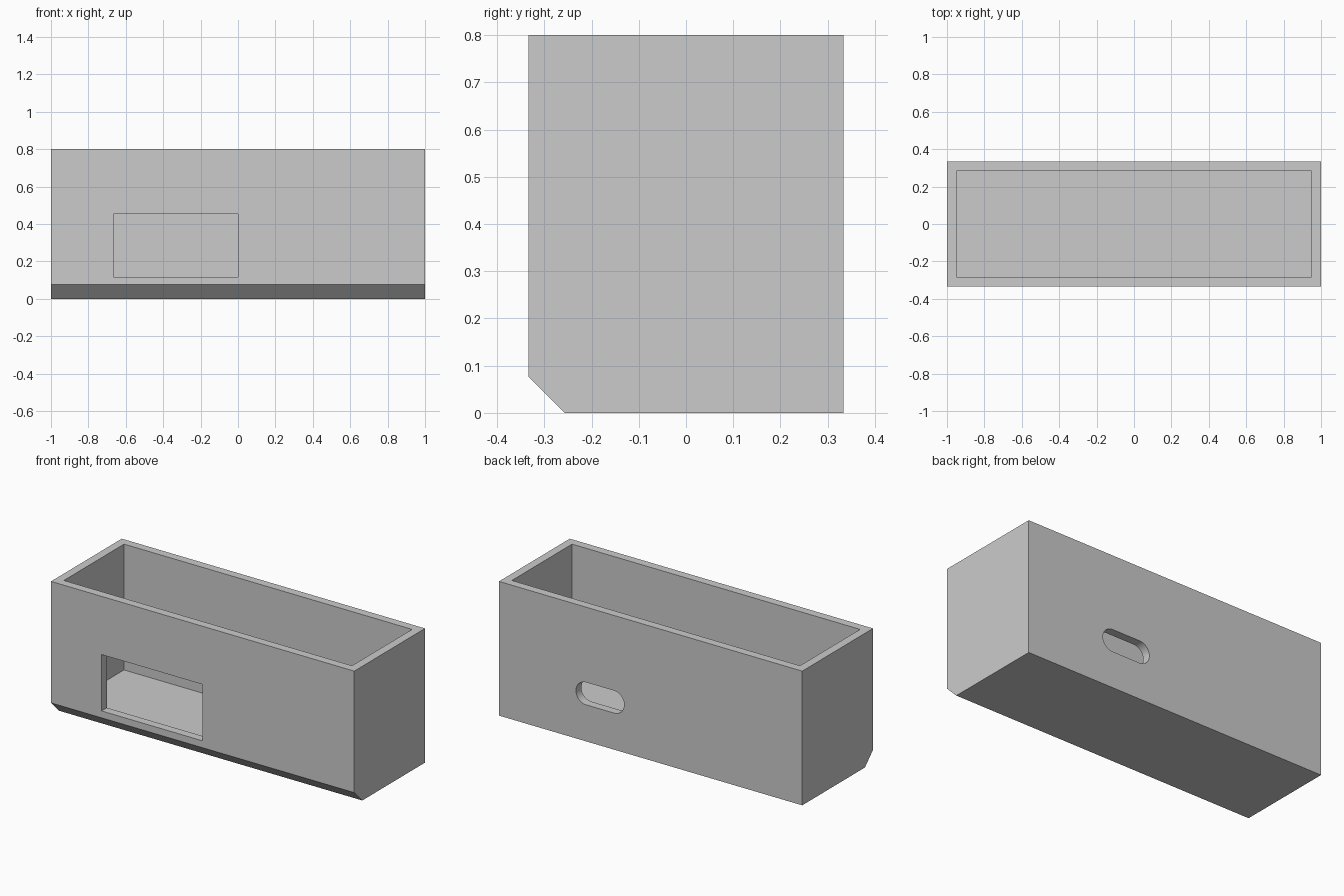
import bpy
import bmesh
import math
from mathutils import Vector

cube = bpy.data.objects.get("Cube")
if cube:
    bpy.data.objects.remove(cube, do_unlink=True)

W, D, H = 2.0, 2 / 3, 0.8      # outer size
WALL = 0.05                    # wall and floor thickness
CHAMFER = 0.076                # lower front edge
OPENING_Z = 0.285              # centre height of both openings

grey = bpy.data.materials.new("plain grey")
grey.use_nodes = True
colour = (0.6, 0.6, 0.6, 1)
grey.diffuse_color = colour
grey.node_tree.nodes["Principled BSDF"].inputs["Base Color"].default_value = colour


def prism(name, outline, sweep):
    """Extrude a closed outline along a vector into a solid."""
    bm = bmesh.new()
    face = bm.faces.new([bm.verts.new(p) for p in outline])
    grown = bmesh.ops.extrude_face_region(bm, geom=[face])["geom"]
    verts = [g for g in grown if isinstance(g, bmesh.types.BMVert)]
    bmesh.ops.translate(bm, verts=verts, vec=Vector(sweep))
    bmesh.ops.recalc_face_normals(bm, faces=bm.faces)
    mesh = bpy.data.meshes.new(name)
    bm.to_mesh(mesh)
    bm.free()
    mesh.materials.append(grey)
    obj = bpy.data.objects.new(name, mesh)
    bpy.context.collection.objects.link(obj)
    return obj


def rectangle(x0, x1, z0, z1, y):
    return [(x0, y, z0), (x1, y, z0), (x1, y, z1), (x0, y, z1)]


def slot(cx, cz, half, r, y, steps=16):
    """Outline with straight top and bottom and half-round ends."""
    points = []
    for side, start in ((1, -math.pi / 2), (-1, math.pi / 2)):
        for i in range(steps + 1):
            a = start + math.pi * i / steps
            points.append((cx + side * half + r * math.cos(a), y, cz + r * math.sin(a)))
    return points


# Outer body with a chamfered lower front edge
side_profile = [(-W / 2, y, z) for y, z in (
    (-D / 2, H), (-D / 2, CHAMFER), (-D / 2 + CHAMFER, 0), (D / 2, 0), (D / 2, H))]
box = prism("open_box", side_profile, (W, 0, 0))

# Cavity, front window and rear slot
ix, iy = W / 2 - WALL, D / 2 - WALL
cutters = [
    prism("cavity_cutter", rectangle(-ix, ix, WALL, H + 0.1, -iy), (0, 2 * iy, 0)),
    prism("window_cutter",
          rectangle(-2 / 3, 0, OPENING_Z - 0.168, OPENING_Z + 0.168, -D / 2 - 0.1), (0, 0.2, 0)),
    prism("slot_cutter", slot(1 / 3, OPENING_Z, 0.092, 0.067, D / 2 - 0.1), (0, 0.2, 0)),
]

bpy.ops.object.select_all(action="DESELECT")
box.select_set(True)
bpy.context.view_layer.objects.active = box
for cutter in cutters:
    cutter.hide_render = True
    mod = box.modifiers.new(cutter.name, "BOOLEAN")
    mod.operation = "DIFFERENCE"
    mod.solver = "EXACT"
    mod.object = cutter
    bpy.ops.object.modifier_apply(modifier=mod.name)
    bpy.data.objects.remove(cutter, do_unlink=True)

bpy.ops.object.shade_smooth_by_angle(angle=math.radians(30))
